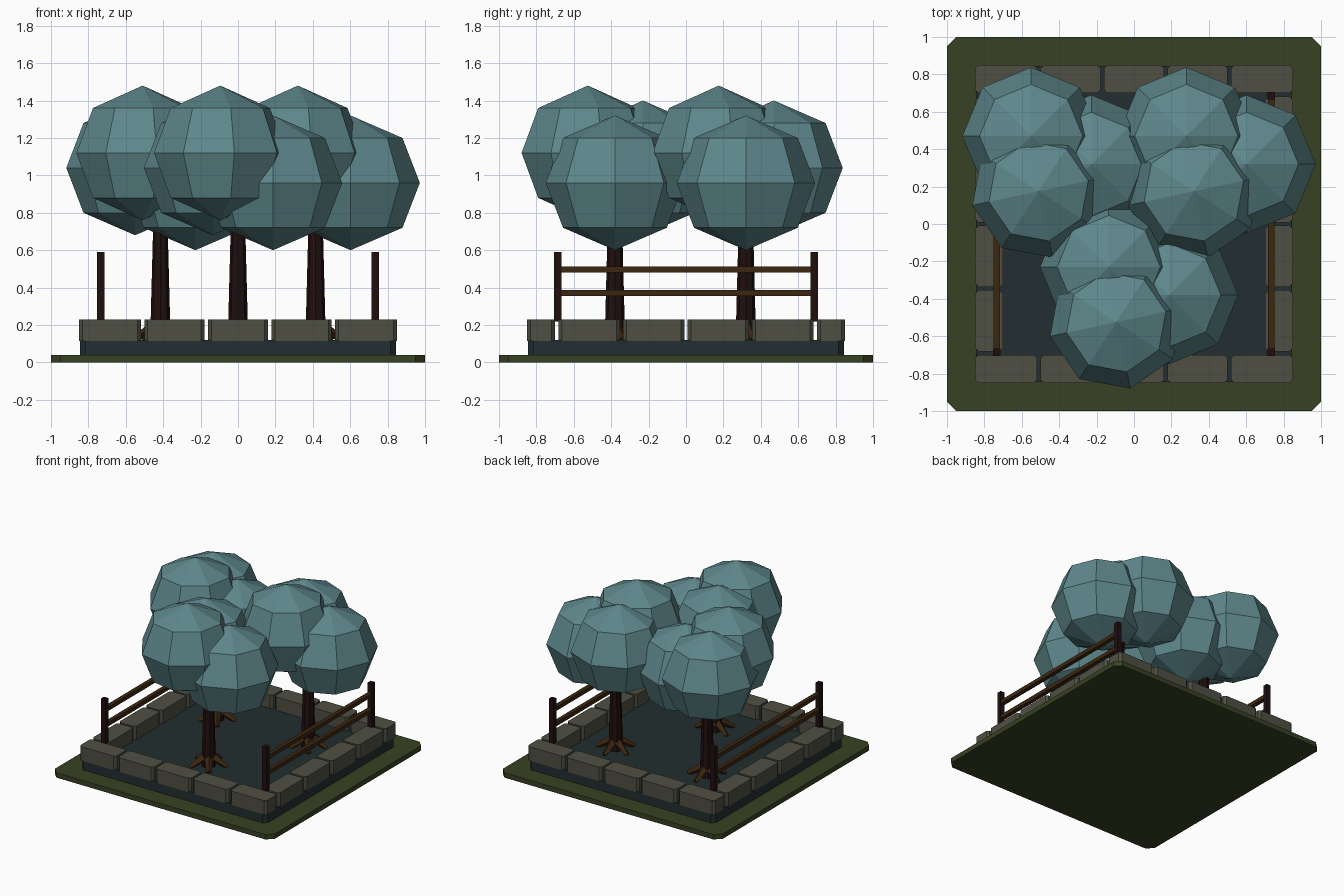
import bpy, bmesh, math
from mathutils import Vector

if "Cube" in bpy.data.objects:
    bpy.data.objects.remove(bpy.data.objects["Cube"])


def mat(name, r, g, b):
    m = bpy.data.materials.new(name)
    m.diffuse_color = (r, g, b, 1)
    m.use_nodes = True
    m.node_tree.nodes["Principled BSDF"].inputs["Base Color"].default_value = m.diffuse_color
    return m


GRASS = mat("grass green", 0.038, 0.053, 0.016)
SOIL = mat("dark soil", 0.016, 0.027, 0.029)
STONE = mat("grey stone", 0.078, 0.078, 0.056)
DARK = mat("dark wood", 0.015, 0.0045, 0.0045)
BROWN = mat("brown wood", 0.046, 0.020, 0.005)
LEAF = mat("blue green leaves", 0.112, 0.245, 0.262)


def finish(name, bm, material):
    bmesh.ops.recalc_face_normals(bm, faces=bm.faces)
    me = bpy.data.meshes.new(name)
    bm.to_mesh(me)
    bm.free()
    me.materials.append(material)
    ob = bpy.data.objects.new(name, me)
    bpy.context.collection.objects.link(ob)
    return ob


def slab(name, x0, x1, y0, y1, z0, z1, material, c=0.0):
    """Box with chamfered upright corners."""
    if c:
        pts = [(x0 + c, y0), (x1 - c, y0), (x1, y0 + c), (x1, y1 - c),
               (x1 - c, y1), (x0 + c, y1), (x0, y1 - c), (x0, y0 + c)]
    else:
        pts = [(x0, y0), (x1, y0), (x1, y1), (x0, y1)]
    bm = bmesh.new()
    face = bm.faces.new([bm.verts.new((x, y, z0)) for x, y in pts])
    ext = bmesh.ops.extrude_face_region(bm, geom=[face], use_keep_orig=True)
    for v in ext["geom"]:
        if isinstance(v, bmesh.types.BMVert):
            v.co.z = z1
    return finish(name, bm, material)


def taper(name, a, b, r0, r1, sides, material):
    """Tapered prism from point a to point b."""
    a, b = Vector(a), Vector(b)
    bm = bmesh.new()
    bmesh.ops.create_cone(bm, cap_ends=True, segments=sides, radius1=r0,
                          radius2=r1, depth=(b - a).length)
    rot = (b - a).to_track_quat('Z', 'Y').to_matrix()
    for v in bm.verts:
        v.co = rot @ v.co + (a + b) / 2
    return finish(name, bm, material)


def blob(name, x, y, z, r, turn, h=0.36, sides=8):
    """Faceted leaf ball: three rings between two tips."""
    bm = bmesh.new()
    rings = []
    for t, k in ((-2 / 3, 0.75), (0, 1), (2 / 3, 0.75)):
        rings.append([bm.verts.new((x + r * k * math.cos(a), y + r * k * math.sin(a), z + t * h))
                      for a in (math.radians(turn) + i * math.tau / sides for i in range(sides))])
    low, high = bm.verts.new((x, y, z - h)), bm.verts.new((x, y, z + h))
    for i in range(sides):
        j = (i + 1) % sides
        bm.faces.new((low, rings[0][j], rings[0][i]))
        bm.faces.new((high, rings[2][i], rings[2][j]))
        for p, q in zip(rings, rings[1:]):
            bm.faces.new((p[i], p[j], q[j], q[i]))
    return finish(name, bm, LEAF)


# Ground plate and raised bed
slab("grass_base", -1, 1, -1, 1, 0, 0.04, GRASS, 0.05)
slab("soil_bed", -0.845, 0.845, -0.845, 0.845, 0.03, 0.12, SOIL, 0.03)

# Stone border: five along front and back, four along each side
G = 0.009
for s, side in ((-1, "front"), (1, "back")):
    for i in range(5):
        x = -0.85 + 0.34 * i
        y0, y1 = sorted((s * 0.85, s * 0.70))
        slab(f"{side}_stone", x + (G if i else 0), x + 0.34 - (G if i < 4 else 0),
             y0, y1, 0.115, 0.23, STONE, 0.018)
for s, side in ((-1, "left"), (1, "right")):
    for i in range(4):
        y = -0.69 + 0.345 * i
        x0, x1 = sorted((s * 0.85, s * 0.70))
        slab(f"{side}_stone", x0, x1, y + G, y + 0.345 - G, 0.115, 0.23, STONE, 0.018)

# Fences on the left and right
for s, side in ((-1, "left"), (1, "right")):
    x = s * 0.733
    for y in (-0.685, 0.685):
        slab(f"{side}_fence_post", x - 0.02, x + 0.02, y - 0.02, y + 0.02, 0.22, 0.59, DARK)
    for z in (0.37, 0.497):
        slab(f"{side}_fence_rail", x - 0.017, x + 0.017, -0.675, 0.675, z - 0.016, z + 0.016, BROWN)

# Three matching trees
for tx, ty in ((0, -0.38), (-0.415, 0.32), (0.415, 0.32)):
    taper("trunk", (tx, ty, 0.11), (tx, ty, 0.95), 0.055, 0.033, 8, DARK)
    for i in range(5):
        a = math.tau * i / 5 + 0.3
        c, s = math.cos(a), math.sin(a)
        taper("root", (tx + 0.02 * c, ty + 0.02 * s, 0.20),
              (tx + 0.145 * c, ty + 0.145 * s, 0.125), 0.034, 0.018, 4, BROWN)
    blob("upper_leaves", tx - 0.095, ty - 0.145, 1.12, 0.362, 12)
    blob("middle_leaves", tx - 0.135, ty + 0.15, 1.04, 0.368, 0)
    blob("lower_leaves", tx + 0.187, ty, 0.96, 0.37, 0)
